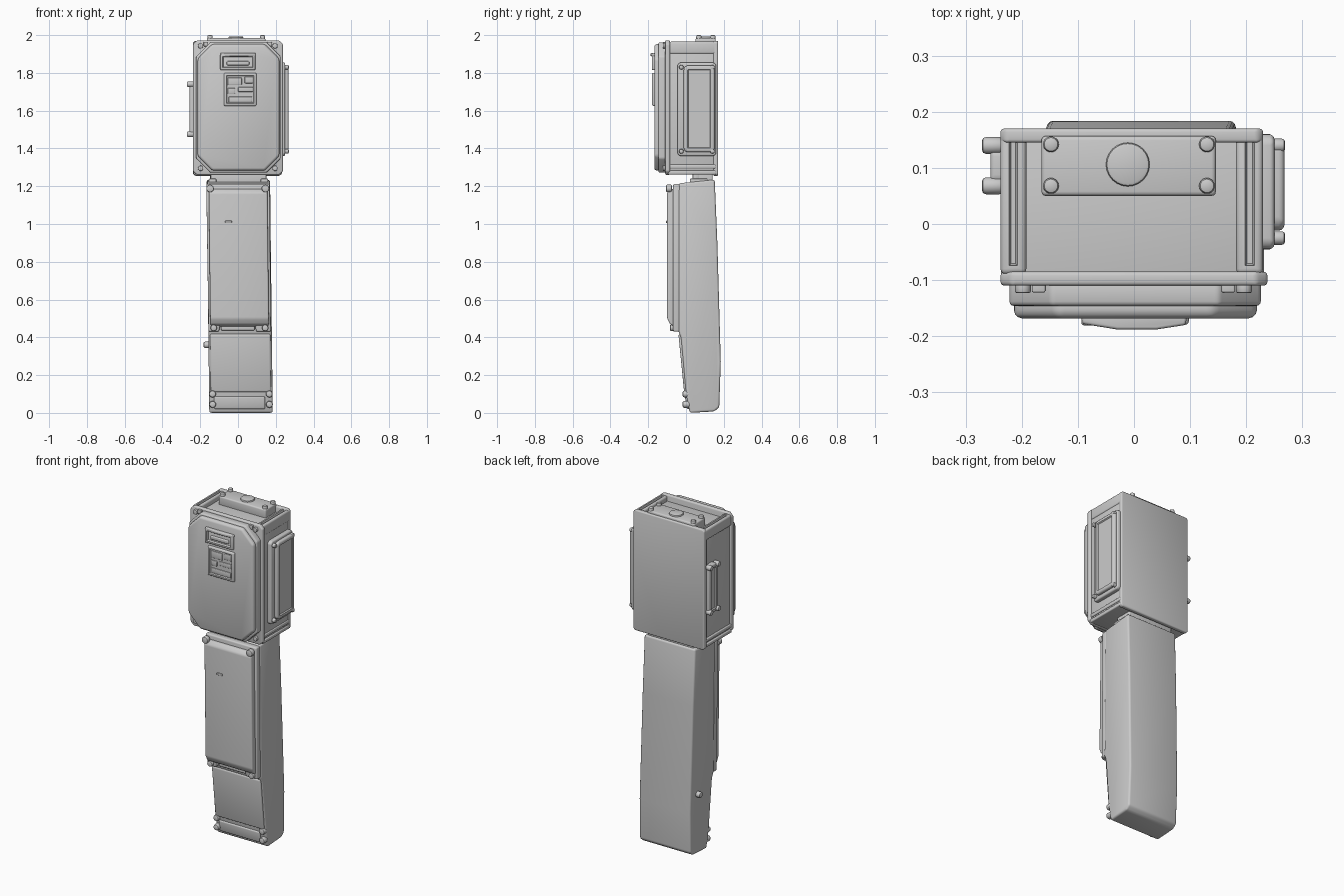
import bpy, bmesh, math
from mathutils import Vector, Matrix


def finish(name, bm):
    # the lower half leans slightly towards +x
    for v in bm.verts:
        v.co.x += 0.014 * max(0.0, 1 - v.co.z / 1.2)
    bmesh.ops.recalc_face_normals(bm, faces=bm.faces)
    me = bpy.data.meshes.new(name)
    bm.to_mesh(me)
    bm.free()
    ob = bpy.data.objects.new(name, me)
    bpy.context.collection.objects.link(ob)
    bpy.context.view_layer.objects.active = ob
    bpy.ops.object.select_all(action='DESELECT')
    ob.select_set(True)
    bpy.ops.object.shade_smooth_by_angle(angle=math.radians(35))
    return ob


def slab(name, pts, a, b, axis='y', bevel=0.008, recess=None):
    """Extrude a 2D outline from a to b along axis; recess = (direction, rim, depth)."""
    place = {'x': lambda p, t: (t, p[0], p[1]),
             'y': lambda p, t: (p[0], t, p[1]),
             'z': lambda p, t: (p[0], p[1], t)}[axis]
    bm = bmesh.new()
    lo = [bm.verts.new(place(p, a)) for p in pts]
    hi = [bm.verts.new(place(p, b)) for p in pts]
    bm.faces.new(lo)
    bm.faces.new(hi[::-1])
    n = len(pts)
    for i in range(n):
        j = (i + 1) % n
        bm.faces.new((lo[i], hi[i], hi[j], lo[j]))
    bmesh.ops.recalc_face_normals(bm, faces=bm.faces)
    if bevel:
        edges = [e for e in bm.edges if e.calc_face_angle(0) > 0.3]
        bmesh.ops.bevel(bm, geom=edges, offset=bevel, segments=3, profile=0.5,
                        affect='EDGES', clamp_overlap=True)
    if recess:
        d, rim, depth = recess
        bm.normal_update()
        f = max((f for f in bm.faces if f.normal.dot(Vector(d)) > 0.95), key=lambda f: f.calc_area())
        bmesh.ops.inset_individual(bm, faces=[f], thickness=rim)
        bmesh.ops.inset_individual(bm, faces=[f], thickness=0.005)
        bmesh.ops.translate(bm, verts=f.verts[:], vec=Vector(d) * -depth)
    return finish(name, bm)


def box(name, x, y, z, bevel=0.008, recess=None):
    pts = [(x[0], z[0]), (x[1], z[0]), (x[1], z[1]), (x[0], z[1])]
    return slab(name, pts, y[0], y[1], 'y', bevel, recess)


def cyl(name, c, r, depth, axis='y', bevel=0.003):
    rot = {'x': Matrix.Rotation(math.pi / 2, 4, 'Y'), 'y': Matrix.Rotation(math.pi / 2, 4, 'X'),
           'z': Matrix.Identity(4)}[axis]
    bm = bmesh.new()
    bmesh.ops.create_cone(bm, cap_ends=True, segments=24, radius1=r, radius2=r, depth=depth,
                          matrix=Matrix.Translation(c) @ rot)
    edges = [e for e in bm.edges if e.calc_face_angle(0) > 1]
    bmesh.ops.bevel(bm, geom=edges, offset=bevel, segments=2, profile=0.5, affect='EDGES')
    return finish(name, bm)


def octagon(x0, x1, z0, z1, c):
    return [(x0 + c, z0), (x1 - c, z0), (x1, z0 + c), (x1, z1 - c),
            (x1 - c, z1), (x0 + c, z1), (x0, z1 - c), (x0, z0 + c)]


# ---- upper cabinet ----
box("cabinet_body", (-0.228, 0.226), (-0.1, 0.16), (1.28, 1.935))
slab("cabinet_back_panel", octagon(-0.238, 0.23, 1.255, 1.97, 0.01), 0.145, 0.17, bevel=0.006)
slab("cabinet_front_flange", octagon(-0.238, 0.238, 1.26, 1.972, 0.02), -0.11, -0.085, bevel=0.007)
for side, x in (("left", (-0.238, -0.192)), ("right", (0.182, 0.23))):
    box("cabinet_top_rail_" + side, x, (-0.09, 0.165), (1.90, 1.965), 0.01, ((0, 0, 1), 0.008, 0.012))
for i, z in enumerate((1.262, 1.293)):
    box(f"cabinet_bottom_rib_{i}", (-0.236 - 0.001 * i, 0.232), (-0.095, 0.158), (z, z + 0.022), 0.006)

# ---- cabinet door with clipped corners ----
slab("door_base", octagon(-0.222, 0.226, 1.272, 1.962, 0.075), -0.146, -0.1, bevel=0.008)
slab("door_panel", octagon(-0.214, 0.219, 1.283, 1.952, 0.077), -0.168, -0.13, bevel=0.014)
for x in (-0.17, 0.168):
    for z in (1.295, 1.943):
        cyl("door_corner_bolt", (x + math.copysign(0.028, x), -0.113, z), 0.014, 0.02)
    box("door_top_tab", (x - 0.012, x + 0.012), (-0.122, -0.1), (1.94, 1.964), 0.003)

# ---- display window and label plate ----
slab("display_hood", [(-0.095, -0.16), (-0.092, -0.178), (-0.03, -0.188), (0.04, -0.188),
                      (0.092, -0.18), (0.095, -0.16)], 1.888, 1.905, 'z', 0.005)
box("display_frame", (-0.094, 0.092), (-0.181, -0.16), (1.815, 1.9), 0.006, ((0, -1, 0), 0.01, 0.014))
box("display_bar", (-0.06, 0.06), (-0.176, -0.16), (1.84, 1.862), 0.005)
box("label_frame", (-0.075, 0.098), (-0.18, -0.16), (1.625, 1.8), 0.008, ((0, -1, 0), 0.008, 0.007))
for x0, x1, z0, z1 in ((-0.055, 0.02, 1.735, 1.775), (0.035, 0.08, 1.745, 1.78),
                       (0.0, 0.08, 1.70, 1.725), (-0.055, -0.015, 1.69, 1.72), (-0.05, 0.075, 1.645, 1.675)):
    box("label_relief", (x0, x1), (-0.178, -0.165), (z0, z1), 0.004)

# ---- top mounting plate ----
box("top_plate", (-0.165, 0.146), (0.05, 0.157), (1.925, 1.984), 0.008)
cyl("top_cap", (-0.011, 0.106, 1.98), 0.039, 0.026, 'z', 0.006)
for x in (-0.148, 0.13):
    for y in (0.068, 0.142):
        cyl("top_plate_bolt", (x, y, 1.98), 0.014, 0.04, 'z', 0.007)

# ---- right side cover ----
slab("side_cover_base", octagon(-0.045, 0.16, 1.36, 1.855, 0.012), 0.21, 0.25, 'x', 0.008)
slab("side_cover", octagon(-0.012, 0.152, 1.38, 1.84, 0.015), 0.23, 0.268, 'x', 0.01, ((1, 0, 0), 0.012, 0.006))
for y in (-0.025, 0.14):
    for z in (1.385, 1.83):
        cyl("side_cover_bolt", (0.255, y, z), 0.012, 0.028, 'x', 0.005)

# ---- left side handle plate ----
slab("handle_plate", octagon(0.06, 0.148, 1.46, 1.75, 0.02), -0.256, -0.22, 'x', 0.008, ((-1, 0, 0), 0.014, 0.006))
for y in (0.068, 0.14):
    for z in (1.475, 1.74):
        cyl("handle_bolt", (-0.252, y, z), 0.015, 0.038, 'x', 0.007)

# ---- neck between cabinet and pedestal ----
box("neck", (-0.145, 0.15), (0.035, 0.14), (1.2, 1.275), 0.006)
for x in (-0.135, 0.14):
    box("neck_ear", (x - 0.02, x + 0.02), (0.02, 0.115), (1.205, 1.24), 0.006)
    cyl("neck_stud", (x, 0.06, 1.25), 0.012, 0.05, 'z')

# ---- tapered pedestal ----
slab("pedestal_body", [(-0.04, 1.215), (0.152, 1.235), (0.166, 0.9), (0.184, 0.27), (0.176, 0.03),
                       (0.15, 0.008), (0.02, 0.0), (0.0, 0.1), (-0.027, 0.4), (-0.04, 0.43)],
     -0.166, 0.17, 'x', 0.011)
# pedestal lid: frame with hinge notch, raised panel with sloped foot
slab("lid_frame", [(-0.168, 1.212), (0.168, 1.212), (0.165, 0.43), (0.088, 0.43), (0.078, 0.478),
                   (-0.1, 0.478), (-0.11, 0.43), (-0.165, 0.43)], -0.068, -0.03, bevel=0.008)
slab("lid_panel", [(-0.1, 1.165), (-0.1, 0.5), (-0.085, 0.47), (-0.055, 0.455),
                   (-0.055, 1.185), (-0.082, 1.185)], -0.155, 0.155, 'x', 0.008)
box("lid_hinge", (-0.1, 0.08), (-0.055, -0.02), (0.436, 0.47), 0.008)
box("lid_latch_mark", (-0.07, -0.035), (-0.105, -0.095), (1.005, 1.018), 0.003)
for x in (-0.148, 0.145):
    cyl("lid_screw", (x, -0.09, 1.188), 0.02, 0.03, bevel=0.006)
    cyl("lid_hinge_knuckle", (x * 0.93, -0.07, 0.45), 0.017, 0.03, bevel=0.006)

# ---- lower cover and foot ----
slab("lower_cover", [(-0.04, 0.415), (-0.02, 0.425), (0.03, 0.115), (-0.01, 0.11)], -0.157, 0.162, 'x', 0.008)
slab("foot_strip", [(-0.006, 0.088), (0.03, 0.088), (0.03, 0.02), (0.004, 0.02)], -0.14, 0.13, 'x', 0.008)
for x in (-0.148, 0.153):
    for z in (0.045, 0.1):
        cyl("foot_bolt", (x, 0.002, z), 0.018, 0.04, bevel=0.008)
cyl("side_knob", (-0.172, 0.115, 0.36), 0.017, 0.04, 'x', 0.008)
